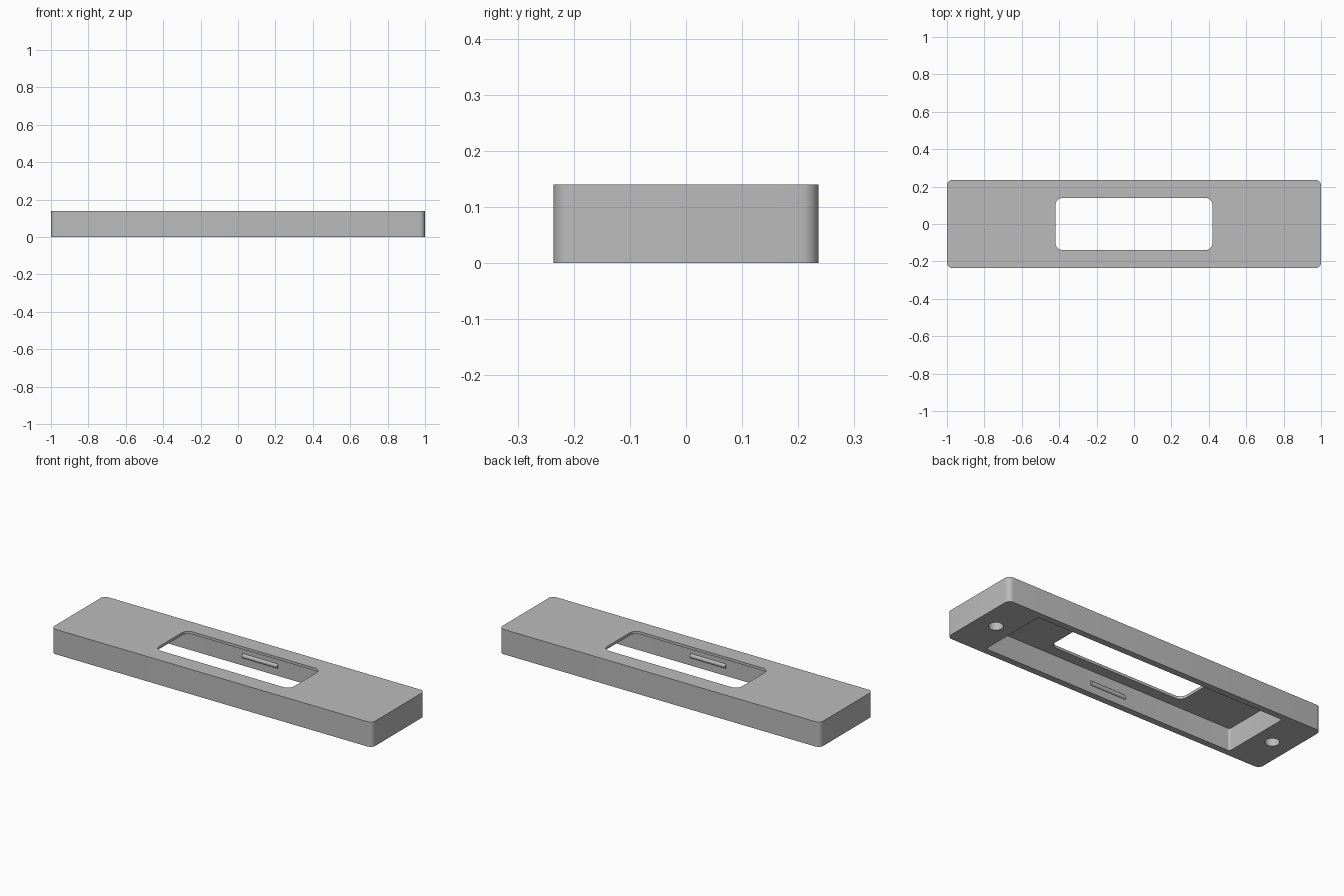
import bpy
import bmesh
from math import cos, sin, pi, radians

if "Cube" in bpy.data.objects:
    bpy.data.objects.remove(bpy.data.objects["Cube"])

LENGTH, WIDTH, HEIGHT = 2.0, 0.472, 0.14
POCKET_TOP = 0.125
POCKET_Y = 0.2

grey = bpy.data.materials.new("grey_plastic")
grey.use_nodes = True
colour = (0.5, 0.5, 0.5, 1)
grey.diffuse_color = colour
grey.node_tree.nodes["Principled BSDF"].inputs["Base Color"].default_value = colour


def rounded_prism(name, sx, sy, z0, z1, r, x=0, steps=8):
    """Upright prism with a rounded rectangular outline."""
    bm = bmesh.new()
    outline = []
    for i, (qx, qy) in enumerate([(1, 1), (-1, 1), (-1, -1), (1, -1)]):
        for s in range(steps + 1):
            a = (i + s / steps) * pi / 2
            outline.append(bm.verts.new((x + qx * (sx / 2 - r) + r * cos(a),
                                         qy * (sy / 2 - r) + r * sin(a), z0)))
    base = bm.faces.new(outline)
    top = bmesh.ops.extrude_face_region(bm, geom=[base])["geom"]
    bmesh.ops.translate(bm, vec=(0, 0, z1 - z0),
                        verts=[v for v in top if isinstance(v, bmesh.types.BMVert)])
    bmesh.ops.remove_doubles(bm, verts=bm.verts, dist=1e-5)
    bmesh.ops.recalc_face_normals(bm, faces=bm.faces)
    mesh = bpy.data.meshes.new(name)
    bm.to_mesh(mesh)
    bm.free()
    mesh.materials.append(grey)
    obj = bpy.data.objects.new(name, mesh)
    bpy.context.collection.objects.link(obj)
    return obj


def activate(obj):
    bpy.ops.object.select_all(action='DESELECT')
    obj.select_set(True)
    bpy.context.view_layer.objects.active = obj


def cut(target, cutter):
    activate(target)
    mod = target.modifiers.new("cut", 'BOOLEAN')
    mod.operation = 'DIFFERENCE'
    mod.solver = 'EXACT'
    mod.object = cutter
    bpy.ops.object.modifier_apply(modifier=mod.name)
    bpy.data.objects.remove(cutter)


# Cover plate with rounded upright corners
plate = rounded_prism("cover_plate", LENGTH, WIDTH, 0, HEIGHT, 0.03)

# Pocket hollowed out from below, then the window through the thin top
cut(plate, rounded_prism("pocket_cutter", 1.56, 2 * POCKET_Y, -0.1, POCKET_TOP, 0.012))
cut(plate, rounded_prism("window_cutter", 0.84, 0.28, 0.05, 0.3, 0.04))

# Blind screw holes in the underside, one near each end
for side in (-1, 1):
    cut(plate, rounded_prism("screw_hole_cutter", 0.074, 0.074, -0.1, 0.1, 0.0369,
                             x=side * 0.885))

activate(plate)
bpy.ops.object.shade_smooth_by_angle(angle=radians(30))

# Small snap ridges inside the long pocket walls
for name, side in (("front_snap_ridge", -1), ("back_snap_ridge", 1)):
    bpy.ops.mesh.primitive_cylinder_add(vertices=24, radius=0.013, depth=0.22,
                                        location=(0, side * (POCKET_Y + 0.003), 0.055),
                                        rotation=(0, pi / 2, 0))
    ridge = bpy.context.object
    ridge.name = name
    ridge.data.materials.append(grey)
    bpy.ops.object.shade_smooth_by_angle(angle=radians(30))
